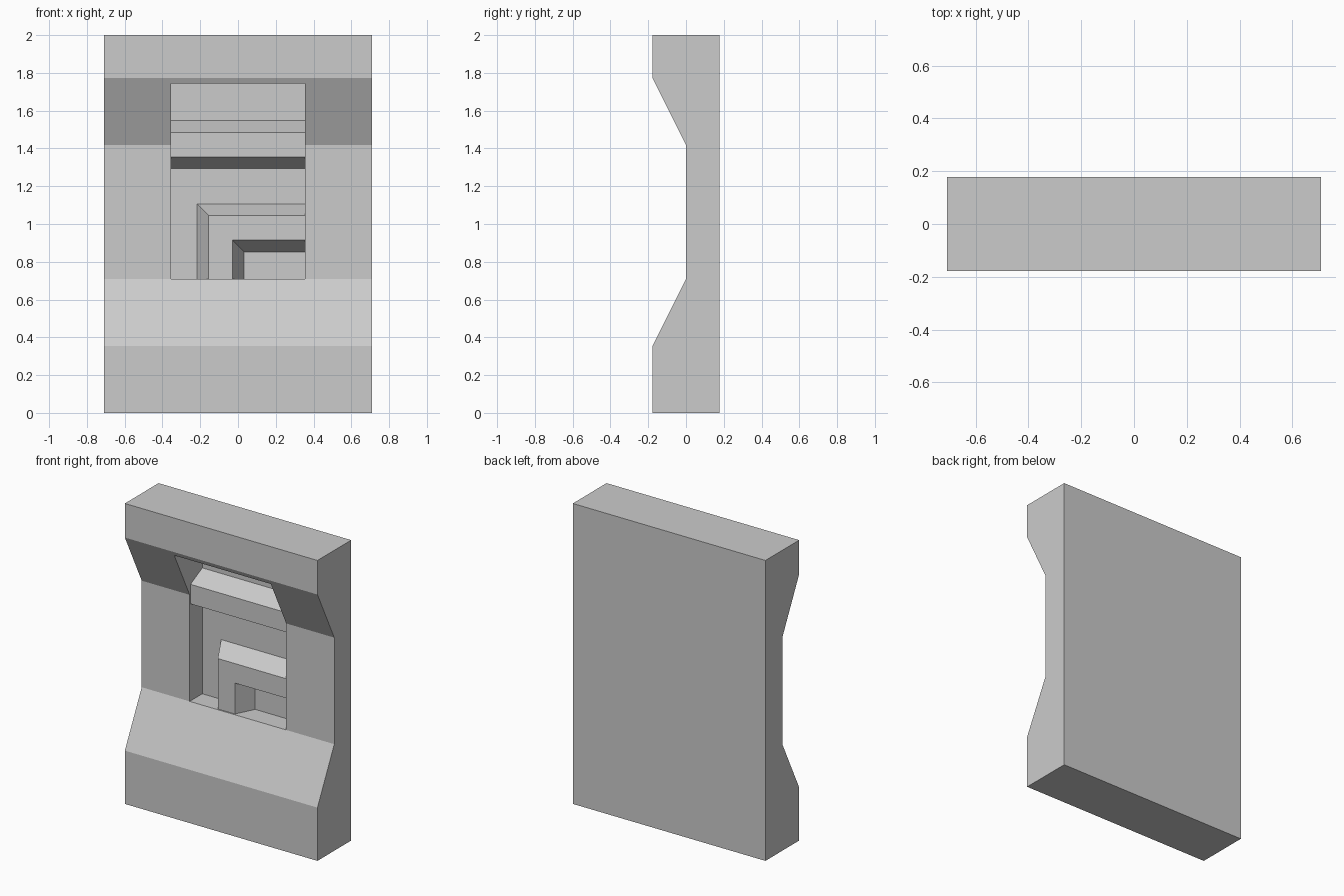
import bpy, bmesh

if "Cube" in bpy.data.objects:
    bpy.data.objects.remove(bpy.data.objects["Cube"])

U = 0.3546            # basic module
T = U / 2             # half thickness
FRONT, BACK = 0.009, 0.133   # relief front plane and niche back wall


def finish(name, bm):
    bmesh.ops.recalc_face_normals(bm, faces=bm.faces)
    me = bpy.data.meshes.new(name)
    bm.to_mesh(me)
    bm.free()
    ob = bpy.data.objects.new(name, me)
    bpy.context.collection.objects.link(ob)
    return ob


def prism(name, profile, x0, x1):
    """Extrude a (y, z) profile along x."""
    bm = bmesh.new()
    face = bm.faces.new([bm.verts.new((x0, y, z)) for y, z in profile])
    ext = bmesh.ops.extrude_face_region(bm, geom=[face])["geom"]
    moved = [v for v in ext if isinstance(v, bmesh.types.BMVert)]
    bmesh.ops.translate(bm, verts=moved, vec=(x1 - x0, 0, 0))
    return finish(name, bm)


def corner_block(name, x, z, grow, y0, y1, right, bottom):
    """Block whose left and top sides slope by `grow` per unit of depth."""
    bm = bmesh.new()
    bmesh.ops.create_cube(bm, size=1)
    for v in bm.verts:
        left, top, y = v.co.x < 0, v.co.z > 0, y1 if v.co.y > 0 else y0
        d = grow * (y - FRONT)
        v.co = (x - d if left else right, y, z + d if top else bottom)
    return finish(name, bm)


def combine(target, tool, operation):
    tool.hide_render = True
    mod = target.modifiers.new(operation, 'BOOLEAN')
    mod.operation, mod.object, mod.solver = operation, tool, 'EXACT'
    bpy.context.view_layer.objects.active = target
    bpy.ops.object.modifier_apply(modifier=mod.name)
    bpy.data.objects.remove(tool, do_unlink=True)


# Slab with a hollowed front
panel = prism("panel", [(T, 0), (-T, 0), (-T, U), (0, 2 * U), (0, 4 * U),
                        (-T, 5 * U), (-T, 2), (T, 2)], -2 * U, 2 * U)

# Rectangular niche
niche = prism("niche_cutter", [(-0.3, 2 * U), (BACK, 2 * U),
                               (BACK, 1.743), (-0.3, 1.743)], -0.356, 0.355)
combine(panel, niche, 'DIFFERENCE')

# Bevelled bar across the niche, ends buried in its walls
D = 0.155
s = (D - FRONT) / 2
bar = prism("cross_bar", [(FRONT, 1.355), (FRONT, 1.485),
                          (D, 1.485 + s), (D, 1.355 - s)], -0.39, 0.39)

# Bevelled L-shaped frame in the lower right corner
frame = corner_block("corner_frame", -0.155, 1.045, 0.5, FRONT, D, 0.39, 0.685)
opening = corner_block("frame_opening", -0.029, 0.915, -0.5, -0.05, 0.2, 0.5, 0.6)
combine(frame, opening, 'DIFFERENCE')

combine(panel, bar, 'UNION')
combine(panel, frame, 'UNION')
